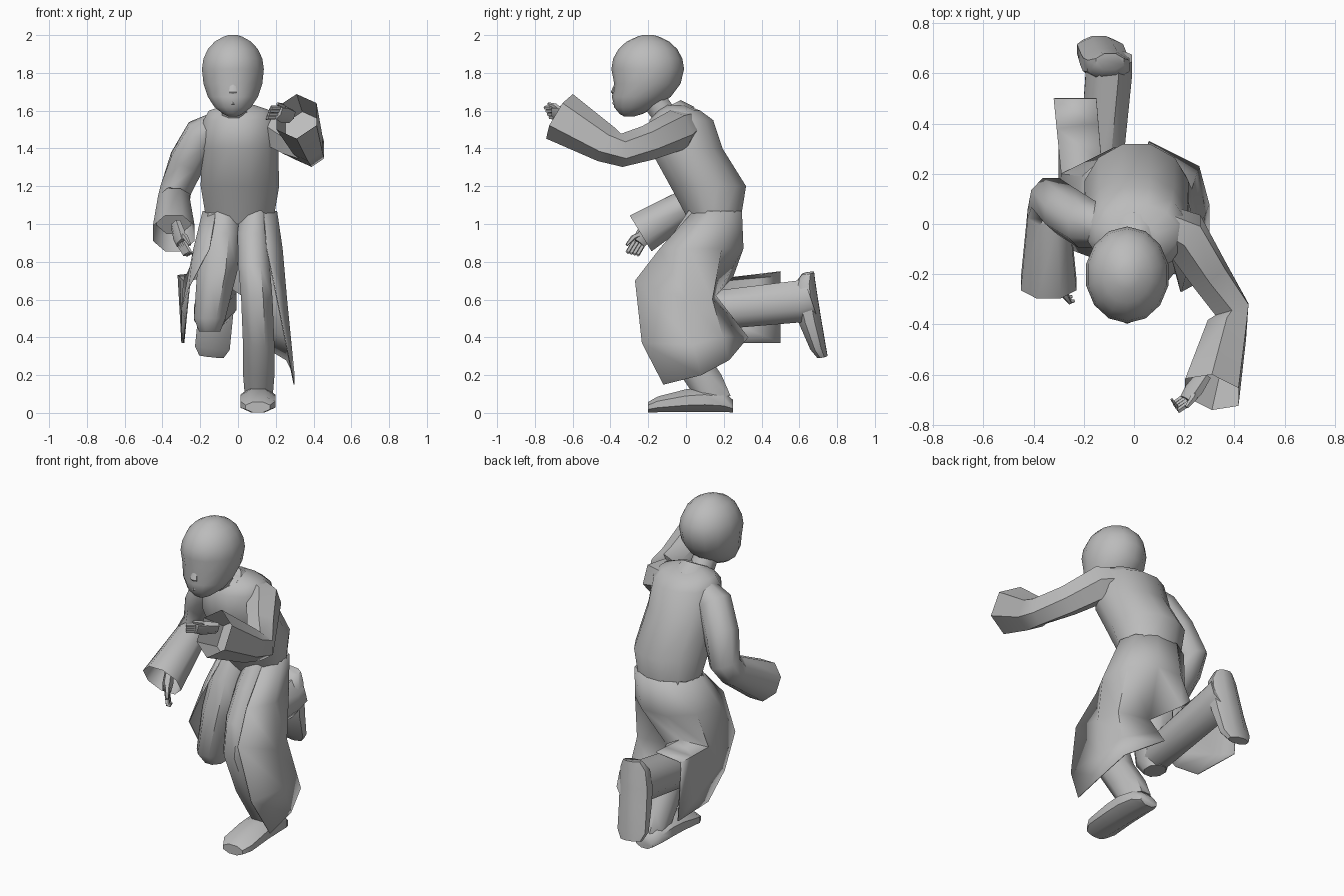
import bpy
import bmesh
import math
from mathutils import Vector

if "Cube" in bpy.data.objects:
    bpy.data.objects.remove(bpy.data.objects["Cube"], do_unlink=True)

RIGHTWARD, BACKWARD, UPWARD = Vector((1, 0, 0)), Vector((0, 1, 0)), Vector((0, 0, 1))

grey = bpy.data.materials.new("plain grey")
grey.use_nodes = True
grey.diffuse_color = (.5, .5, .5, 1)
shader = grey.node_tree.nodes["Principled BSDF"]
shader.inputs["Base Color"].default_value = grey.diffuse_color


def finish(name, bm, angle=50):
    """Turn a bmesh into a named, shaded object."""
    mesh = bpy.data.meshes.new(name)
    bm.to_mesh(mesh)
    bm.free()
    mesh.materials.append(grey)
    obj = bpy.data.objects.new(name, mesh)
    bpy.context.collection.objects.link(obj)
    bpy.ops.object.select_all(action="DESELECT")
    obj.select_set(True)
    bpy.context.view_layer.objects.active = obj
    bpy.ops.object.shade_smooth_by_angle(angle=math.radians(angle))
    return obj


def tube(name, rings, axis=None, sides=8, side=RIGHTWARD, deepness=1, hollow=False):
    """Loft oval rings of x, y, z, half width and, if given, half depth.

    A fixed axis keeps the rings parallel; otherwise they follow the path.
    A hollow tube ends in an open mouth.
    """
    bm = bmesh.new()
    centres = [Vector(ring[:3]) for ring in rings]
    last = len(rings) - 1
    loops = []
    for i, ring in enumerate(rings):
        along = axis or centres[min(i + 1, last)] - centres[max(i - 1, 0)]
        along = along.normalized()
        across = (side - along * side.dot(along)).normalized()
        width = ring[3]
        depth = ring[4] if len(ring) > 4 else width * deepness
        deep = along.cross(across) * depth
        loop = []
        for k in range(sides):
            turn = math.tau * (k + .5) / sides
            point = centres[i] + across * width * math.cos(turn) + deep * math.sin(turn)
            loop.append(bm.verts.new(point))
        loops.append(loop)
    for low, high in zip(loops, loops[1:]):
        for k in range(sides):
            following = (k + 1) % sides
            bm.faces.new((low[k], low[following], high[following], high[k]))
    bm.faces.new(loops[0])
    mouth = bm.faces.new(loops[-1])
    bmesh.ops.recalc_face_normals(bm, faces=bm.faces)
    if hollow:
        bmesh.ops.inset_region(bm, faces=[mouth], thickness=.02, depth=-.15)
    return finish(name, bm)


def standing(name, profile, x, sides):
    """Upright loft from a side profile of height, front, back and half width."""
    rings = [(x, (front + back) / 2, height, width, (back - front) / 2)
             for height, front, back, width in profile]
    return tube(name, rings, axis=UPWARD, sides=sides)


# Egg-shaped head: round skull, chin pushed forward, shallow hollow at the eyes
HEAD_X = -.027
skull_profile = []
for step in range(-5, 6):
    tilt = math.radians(step * 18)
    size = max(math.cos(tilt), .15)
    rise = math.sin(tilt)
    middle = -.2 - .1 * min(rise, 0) ** 2
    height = 1.82 + rise * (.18 if rise > 0 else .25)
    eye_hollow = .015 if step == -1 else 0
    skull_profile.append((height, middle - .195 * size + eye_hollow, middle + .19 * size, .168 * size))
standing("head", skull_profile, HEAD_X, sides=14)

# Nose and lips
tube("nose", [(HEAD_X, -.36, 1.77, .01), (HEAD_X, -.38, 1.7, .025), (HEAD_X, -.37, 1.68, .02)],
     axis=UPWARD, sides=6, deepness=.7)
tube("lips", [(HEAD_X + s * .03, -.38 + abs(s) * .02, 1.64, .01) for s in (-1, 0, 1)],
     axis=RIGHTWARD, side=BACKWARD, sides=6)

# Neck and collar
tube("neck", [(-.02, -.06, 1.5, .07), (-.02, -.2, 1.7, .07)])
tube("collar", [(0, -.07, 1.56, .13), (0, -.1, 1.62, .08)], sides=10)

# Coat body, leaning forward
standing("coat_body", [
    (1, .02, .29, .18), (1.2, -.09, .325, .215), (1.4, -.2, .2, .21),
    (1.55, -.2, .15, .2), (1.6, -.15, .08, .17), (1.63, -.1, 0, .08),
], .01, sides=12)

# Coat skirt: open at the front, hanging from oval waist and hip lines.
# Each knee and hem pair runs from the left front edge around the back.
drape = [
    ((.19, -.27, .7), (.3, -.12, .15)),
    ((.26, 0, .6), (.3, .08, .2)),
    ((.23, .14, .6), (.26, .23, .28)),
    ((.02, .16, .62), (.06, .33, .4)),
    ((-.13, .25, .72), (-.15, .5, .75)),
    ((-.29, .2, .7), (-.32, .5, .73)),
    ((-.3, .1, .55), (-.3, .5, .37)),
    ((-.26, -.1, .67), (-.29, .2, .37)),
]
LAST_LEFT_COLUMN = 3
bm = bmesh.new()
columns = []
for i, (knee, hem) in enumerate(drape):
    turn = math.radians(40 * i - 50)
    waist = (.01 + .2 * math.cos(turn), .155 + .15 * math.sin(turn), 1.07)
    hip = (.24 * math.cos(turn), .06 + .26 * math.sin(turn), .87)
    calf = Vector(knee).lerp(Vector(hem), .6)
    calf.y -= max(-math.sin(turn), 0) * .07
    columns.append([bm.verts.new(point) for point in (waist, hip, knee, calf, hem)])
for i, (one, two) in enumerate(zip(columns, columns[1:])):
    # The lifted shin comes out through a slit in the back
    rows = 2 if i == LAST_LEFT_COLUMN else len(one) - 1
    for k in range(rows):
        bm.faces.new((one[k], one[k + 1], two[k + 1], two[k]))
bmesh.ops.recalc_face_normals(bm, faces=bm.faces)
skirt = finish("coat_skirt", bm)
cloth = skirt.modifiers.new("cloth thickness", "SOLIDIFY")
cloth.thickness = .006

# Trouser legs: left one planted, right one bent with the shin lifted behind
tube("left_trouser", [(.09, .13, 1.1, .08), (.08, .04, .95, .09), (.085, -.07, .78, .09),
                      (.1, -.12, .6, .09), (.11, -.02, .35, .09), (.11, .08, .2, .09),
                      (.11, .14, .09, .08)], axis=UPWARD, deepness=1.3)
tube("right_thigh", [(-.07, .13, 1.1, .08), (-.09, .07, .95, .11), (-.11, .02, .75, .115),
                     (-.15, -.02, .5, .09), (-.15, 0, .43, .06)], axis=UPWARD, deepness=1.2)
tube("right_shin", [(-.15, -.07, .53, .06), (-.15, .02, .53, .09), (-.1, .6, .59, .1),
                    (-.1, .66, .61, .1)], deepness=1.2)


# Shoes share one last, given as length position, top height and half width
def shoe(name, location, rotation):
    last = [(-.2, .06, .07), (-.15, .09, .1), (0, .13, .1),
            (.1, .14, .1), (.2, .12, .09), (.25, .07, .06)]
    rings = [(0, y, top / 2, width, top / 2) for y, top, width in last]
    obj = tube(name, rings, axis=BACKWARD)
    obj.location = location
    obj.rotation_euler = rotation


shoe("left_shoe", (.105, 0, 0), (0, 0, 0))
shoe("right_shoe", (-.12, .72, .5), (math.radians(99), .1, 0))

# Sleeves: upper arm, elbow and wide open cuff
tube("left_sleeve", [(.08, .02, 1.53, .07), (.2, -.04, 1.5, .1), (.3, -.2, 1.43, .085),
                     (.39, -.34, 1.39, .08), (.37, -.42, 1.42, .09), (.31, -.67, 1.57, .125)],
     sides=6, deepness=1.1, hollow=True)
tube("right_sleeve", [(-.08, -.02, 1.54, .07), (-.19, 0, 1.47, .1), (-.27, .05, 1.33, .1),
                      (-.33, .1, 1.18, .09), (-.34, .04, 1.12, .09), (-.34, -.24, .95, .12)],
     hollow=True)


# Hands: palm, four curled fingers and a thumb
def hand(name, wrist, knuckle, tip, spread):
    wrist, knuckle, tip = Vector(wrist), Vector(knuckle), Vector(tip)
    spread = Vector(spread).normalized()

    def digit(part, start, end, bulge, thickness):
        bend = start.lerp(end, .5) + bulge
        tube(f"{name}_{part}", [(*start, thickness), (*bend, thickness), (*end, thickness / 2)],
             side=spread, sides=5)

    tube(f"{name}_palm", [(*wrist, .04), (*wrist.lerp(knuckle, .6), .05), (*knuckle, .04)],
         side=spread, sides=6, deepness=.6)
    for i, part in enumerate(("little_finger", "ring_finger", "middle_finger", "index_finger")):
        offset = spread * (i - 1.5) * .02
        digit(part, knuckle + offset, tip + offset, (knuckle - wrist) * .25, .012)
    digit("thumb", wrist.lerp(knuckle, .4), knuckle.lerp(tip, .4) + spread * .06, spread * .02, .015)


hand("left_hand", (.28, -.6, 1.57), (.21, -.7, 1.59), (.16, -.71, 1.58), (.3, -.4, .8))
hand("right_hand", (-.33, -.18, 1), (-.3, -.25, .9), (-.25, -.28, .84), (.4, -.8, .2))
